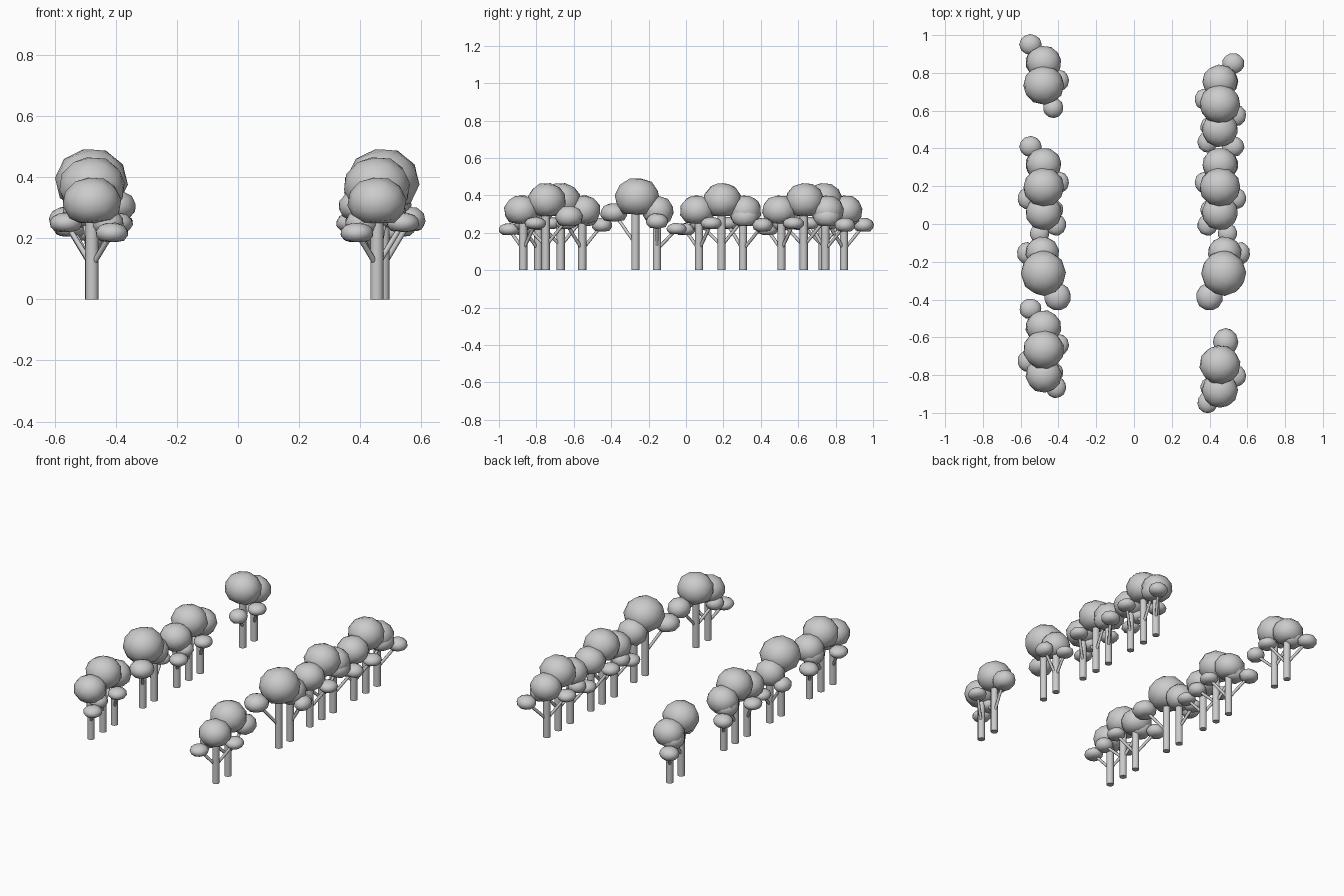
import bpy
import math
from mathutils import Vector

cube = bpy.data.objects.get("Cube")
if cube:
    bpy.data.objects.remove(cube, do_unlink=True)

grey = bpy.data.materials.new("plain_grey")
grey.use_nodes = True
colour = (0.6, 0.6, 0.6, 1)
grey.diffuse_color = colour
grey.node_tree.nodes["Principled BSDF"].inputs["Base Color"].default_value = colour


def finish(name, angle):
    ob = bpy.context.object
    ob.name = name
    ob.data.materials.append(grey)
    bpy.ops.object.transform_apply(location=False, rotation=True, scale=True)
    bpy.ops.object.shade_smooth_by_angle(angle=math.radians(angle))
    return ob


def rod(name, start, end, radius, sides):
    start, end = Vector(start), Vector(end)
    axis = end - start
    bpy.ops.mesh.primitive_cylinder_add(
        vertices=sides, radius=radius, depth=axis.length,
        location=(start + end) / 2, rotation=axis.to_track_quat('Z', 'Y').to_euler())
    finish(name, 50)


def crown(name, centre, size, turn=0.0):
    # rounded low-poly foliage with a flattened underside
    bpy.ops.mesh.primitive_ico_sphere_add(
        subdivisions=2, radius=1, location=centre, rotation=(0.3, 0.2, turn))
    ob = bpy.context.object
    bpy.ops.object.transform_apply(location=False, rotation=True, scale=False)
    for v in ob.data.vertices:
        v.co.z = max(min(v.co.z, 0.95), -0.8)
    ob.scale = size
    finish(name, 60)


def tree(base, centre, size, shoots):
    """Trunk, main crown and side branches, each with a small crown."""
    x, y = base
    rod("trunk", (x, y, 0), (x, y, centre[2]), 0.022, 10)
    crown("main_crown", centre, size, y)
    for tip, tip_size, fork in shoots:
        rod("branch", (x, y, fork), tip, 0.009, 8)
        crown("small_crown", tip, tip_size, tip[1] * 3)


SMALL = (0.055, 0.058, 0.036)

# trees of a grove of three: trunk y, crown (x, y, z), crown size, shoots
FRONT = (-0.12, (0, -0.13, 0.318), (0.097, 0.095, 0.085),
         [((-0.065, -0.195, 0.217), SMALL, 0.11),
          ((0.085, -0.055, 0.25), SMALL, 0.11)])
MIDDLE = (0, (0, 0.005, 0.37), (0.11, 0.105, 0.1),
          [((0.03, 0.125, 0.285), (0.068, 0.075, 0.062), 0.13),
           ((-0.05, -0.115, 0.25), (0.055, 0.055, 0.045), 0.13)])
BACK = (0.115, (0, 0.125, 0.318), (0.095, 0.09, 0.085),
        [((0.07, 0.22, 0.24), (0.06, 0.056, 0.042), 0.11),
         ((-0.08, 0.03, 0.25), SMALL, 0.11)])

# trees of the taller pair
TALL = (0, (0, 0.01, 0.387), (0.12, 0.122, 0.11),
        [((-0.075, -0.115, 0.305), (0.073, 0.075, 0.055), 0.14)])
SHORT = (0.115, (0.005, 0.12, 0.315), (0.09, 0.085, 0.085),
         [((0.09, 0.115, 0.26), (0.05, 0.06, 0.045), 0.11),
          ((0.02, 0.22, 0.22), (0.052, 0.055, 0.034), 0.11)])


def grove(side, x0, y0, trees):
    def place(p):
        return (x0 + side * p[0], y0 + p[1], p[2])
    for trunk_y, centre, size, shoots in trees:
        tree((x0, y0 + trunk_y), place(centre), size,
             [(place(tip), s, fork) for tip, s, fork in shoots])


# right-hand row of groves
grove(1, 0.455, 0.63, [FRONT, MIDDLE, BACK])
grove(1, 0.455, 0.19, [FRONT, MIDDLE, BACK])
grove(1, 0.475, -0.27, [TALL, SHORT])
grove(1, 0.455, -0.75, [FRONT, MIDDLE])

# mirrored left-hand row of groves
grove(-1, -0.478, 0.73, [MIDDLE, BACK])
grove(-1, -0.478, 0.19, [FRONT, MIDDLE, BACK])
grove(-1, -0.48, -0.27, [TALL, SHORT])
grove(-1, -0.478, -0.67, [FRONT, MIDDLE, BACK])
